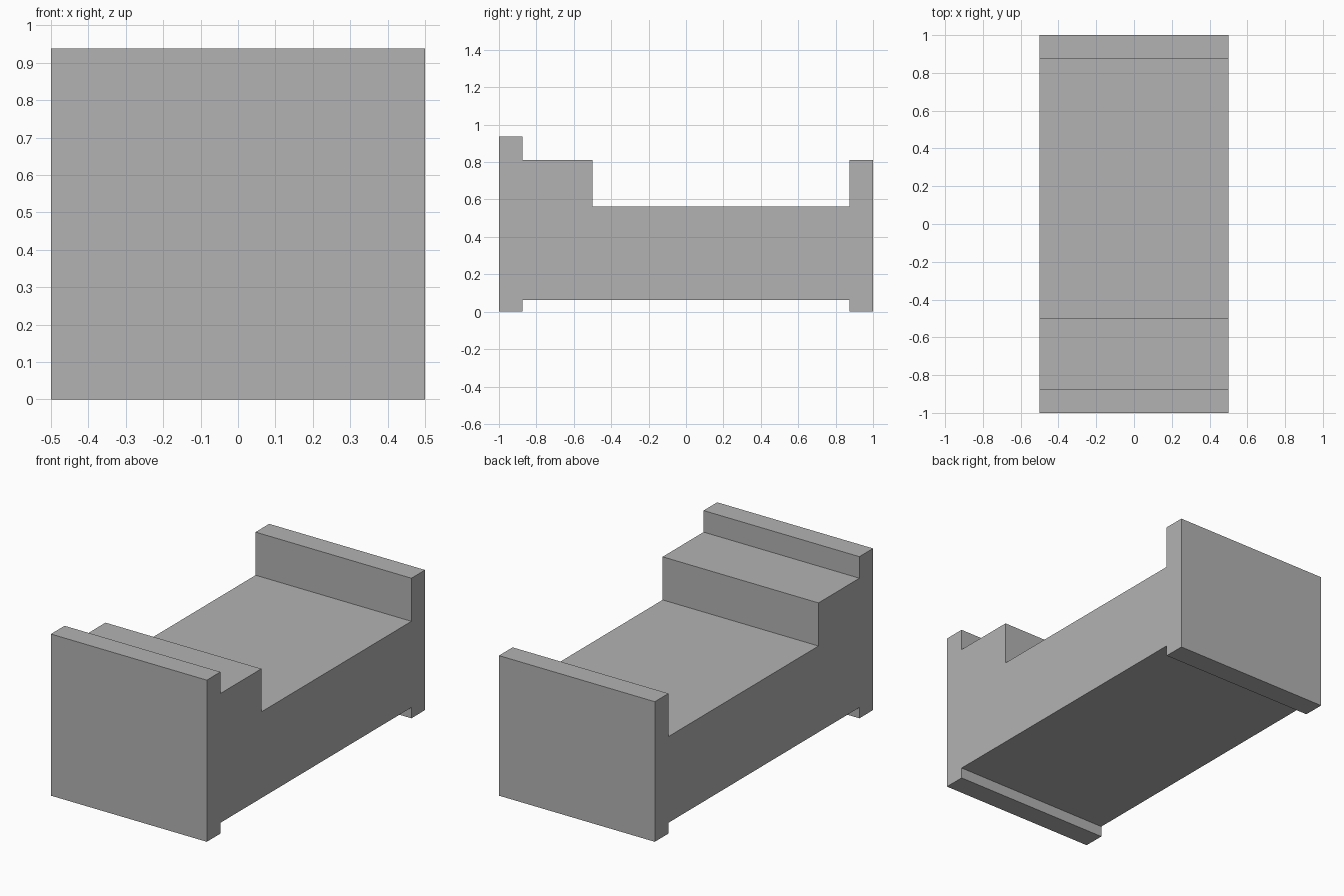
import bpy
import bmesh
from mathutils import Vector

cube = bpy.data.objects.get("Cube")
if cube:
    bpy.data.objects.remove(cube, do_unlink=True)

# Single plain grey finish
GREY = (0.45, 0.45, 0.45, 1.0)
grey = bpy.data.materials.new("plain grey")
grey.use_nodes = True
grey.diffuse_color = GREY
grey.node_tree.nodes["Principled BSDF"].inputs["Base Color"].default_value = GREY

U = 1 / 16      # design unit
WIDTH = 16 * U  # every part spans the full bed width


def block(name, y0, y1, z0, z1):
    """Full-width box between the given y and z limits, in design units."""
    bm = bmesh.new()
    bmesh.ops.create_cube(bm, size=1)
    bmesh.ops.scale(bm, vec=Vector((WIDTH, (y1 - y0) * U, (z1 - z0) * U)), verts=bm.verts)
    bmesh.ops.translate(bm, vec=Vector((0, (y0 + y1) / 2 * U, (z0 + z1) / 2 * U)), verts=bm.verts)
    mesh = bpy.data.meshes.new(name)
    bm.to_mesh(mesh)
    bm.free()
    mesh.materials.append(grey)
    obj = bpy.data.objects.new(name, mesh)
    bpy.context.collection.objects.link(obj)
    return obj


# End boards reach the floor
block("headboard", -16, -14, 0, 15)
block("footboard", 14, 16, 0, 13)

# Mattress hangs between the boards, with the pillow on its head end
block("mattress", -14, 14, 1, 9)
block("pillow", -14, -8, 9, 13)
